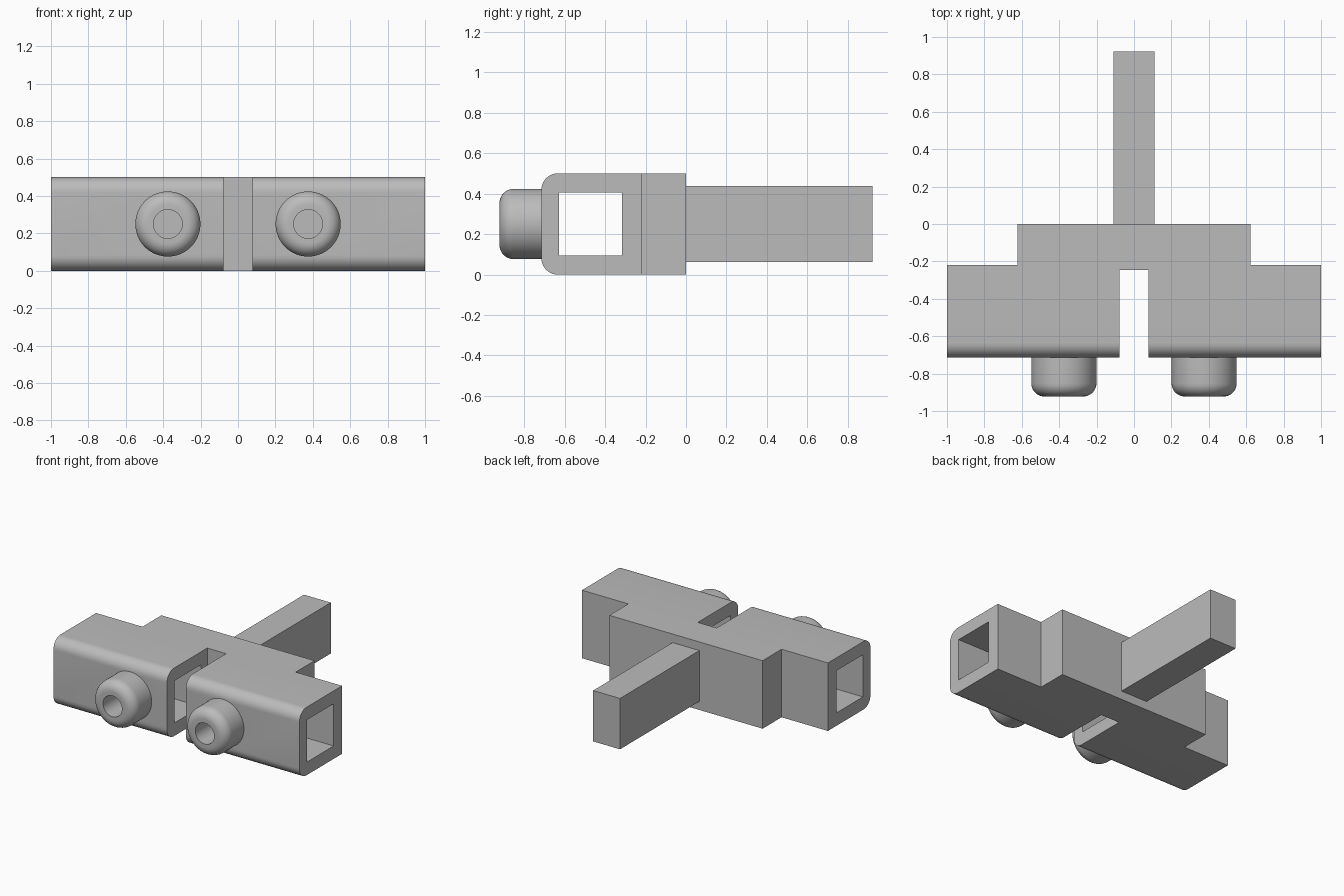
import bpy, bmesh, math
from mathutils import Matrix, Vector

if "Cube" in bpy.data.objects:
    bpy.data.objects.remove(bpy.data.objects["Cube"], do_unlink=True)

grey = bpy.data.materials.new("plain grey")
grey.use_nodes = True
grey.diffuse_color = (0.5, 0.5, 0.5, 1)
grey.node_tree.nodes["Principled BSDF"].inputs["Base Color"].default_value = (0.5, 0.5, 0.5, 1)


def make(name, bm):
    bmesh.ops.recalc_face_normals(bm, faces=bm.faces)
    mesh = bpy.data.meshes.new(name)
    bm.to_mesh(mesh)
    bm.free()
    mesh.materials.append(grey)
    obj = bpy.data.objects.new(name, mesh)
    bpy.context.collection.objects.link(obj)
    return obj


def box(name, low, high):
    bm = bmesh.new()
    bmesh.ops.create_cube(bm, size=1)
    low, high = Vector(low), Vector(high)
    for v in bm.verts:
        v.co = (low + high) / 2 + v.co * (high - low)
    return make(name, bm)


def cylinder(name, x, radius, front, back, rounding=0):
    # Cylinder along y with an optional rounded front rim
    bm = bmesh.new()
    place = Matrix.Translation((x, (front + back) / 2, HEIGHT / 2)) @ Matrix.Rotation(math.pi / 2, 4, 'X')
    bmesh.ops.create_cone(bm, cap_ends=True, segments=64, radius1=radius, radius2=radius,
                          depth=back - front, matrix=place)
    if rounding:
        rim = [e for e in bm.edges if all(v.co.y < front + 0.001 for v in e.verts)]
        bmesh.ops.bevel(bm, geom=rim, offset=rounding, segments=10, profile=0.5, affect='EDGES')
    return make(name, bm)


def combine(target, tool, operation):
    mod = target.modifiers.new(tool.name, 'BOOLEAN')
    mod.operation = operation
    mod.solver = 'EXACT'
    mod.object = tool
    bpy.context.view_layer.objects.active = target
    bpy.ops.object.modifier_apply(modifier=mod.name)
    bpy.data.objects.remove(tool, do_unlink=True)


HEIGHT, FRONT = 0.5, -0.715

# Body block with rounded long front edges
body = box("socket_body", (-1, FRONT, 0), (1, 0, HEIGHT))
bm = bmesh.new()
bm.from_mesh(body.data)
edges = [e for e in bm.edges if all(v.co.y < FRONT + 0.01 for v in e.verts)
         and abs(e.verts[0].co.x - e.verts[1].co.x) > 1]
bmesh.ops.bevel(bm, geom=edges, offset=0.08, segments=10, profile=0.5, affect='EDGES')
bm.to_mesh(body.data)
bm.free()

# Screw bosses on the front
for x in (-0.375, 0.375):
    combine(body, cylinder("boss", x, 0.174, -0.922, -0.67, 0.07), 'UNION')

# Stepped rear corners
for side in (-1, 1):
    xs = sorted((side * 0.623, side * 1.1))
    combine(body, box("corner_cut", (xs[0], -0.22, -0.1), (xs[1], 0.1, 0.6)), 'DIFFERENCE')

# Square tunnel, middle slot and screw holes
combine(body, box("tunnel_cut", (-1.1, -0.627, 0.095), (1.1, -0.317, 0.405)), 'DIFFERENCE')
combine(body, box("slot_cut", (-0.077, -1, -0.1), (0.077, -0.247, 0.6)), 'DIFFERENCE')
for x in (-0.375, 0.375):
    combine(body, cylinder("hole_cut", x, 0.077, -1, -0.5), 'DIFFERENCE')

bpy.ops.object.select_all(action='DESELECT')
body.select_set(True)
bpy.context.view_layer.objects.active = body
bpy.ops.object.shade_smooth_by_angle(angle=math.radians(30))

# Rear stem
box("rear_stem", (-0.109, 0, 0.063), (0.109, 0.922, 0.437))
